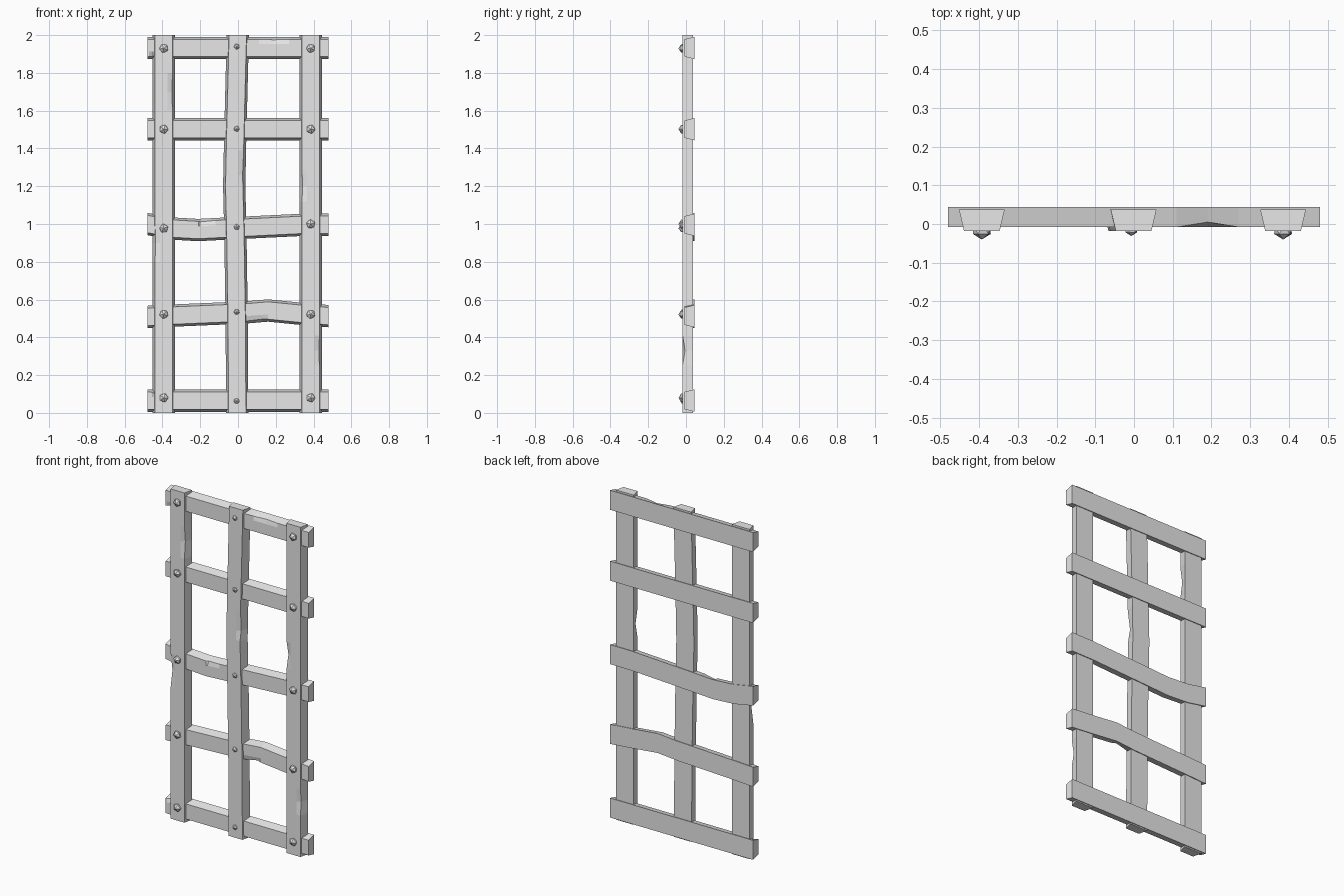
import bpy, bmesh, math
from mathutils import Matrix, Vector

if "Cube" in bpy.data.objects:
    bpy.data.objects.remove(bpy.data.objects["Cube"])

metal = bpy.data.materials.new("plain_grey")
metal.use_nodes = True
metal.diffuse_color = (0.8, 0.8, 0.8, 1)
metal.node_tree.nodes["Principled BSDF"].inputs["Base Color"].default_value = (0.8, 0.8, 0.8, 1)

HALF_BACK, HALF_FRONT, LIP = 0.059, 0.046, 0.026


def finish(bm, name):
    bmesh.ops.recalc_face_normals(bm, faces=bm.faces)
    mesh = bpy.data.meshes.new(name)
    bm.to_mesh(mesh)
    bm.free()
    mesh.materials.append(metal)
    obj = bpy.data.objects.new(name, mesh)
    bpy.context.collection.objects.link(obj)


def offset_at(path, t):
    """Sideways position of a bent bar at distance t along it."""
    for (t0, s0), (t1, s1) in zip(path, path[1:]):
        if t <= t1:
            return s0 + (s1 - s0) * (t - t0) / (t1 - t0)
    return path[-1][1]


def bar(name, path, upright, front, back, chips=()):
    """Tapered bar along a path; each chip is (position, edge sign, half length)."""
    stations = {t for t, s in path}
    for t, sign, half in chips:
        stations |= {t - half, t, t + half}
    bm = bmesh.new()
    rings = []
    for t in sorted(stations):
        s = offset_at(path, t)
        edge = {-1: (HALF_FRONT, front), 1: (HALF_FRONT, front)}
        for pos, sign, half in chips:
            if abs(pos - t) < 1e-5:
                edge[sign] = (HALF_FRONT - 0.003, front + 0.013)
        inner = HALF_FRONT - LIP
        section = [(-HALF_BACK, back), (HALF_BACK, back),
                   edge[1], (inner, front), (-inner, front),
                   (-edge[-1][0], edge[-1][1])]
        rings.append([bm.verts.new((s + a, y, t) if upright else (t, y, s + a))
                      for a, y in section])
    for r0, r1 in zip(rings, rings[1:]):
        for i in range(6):
            j = (i + 1) % 6
            bm.faces.new((r0[i], r0[j], r1[j], r1[i]))
    bm.faces.new(rings[0])
    bm.faces.new(rings[-1])
    finish(bm, name)


# Horizontal bars
E = 0.48
crossbars = {
    "bottom_crossbar": ([(-E, 0.065), (E, 0.065)], [(-0.45, 1, 0.02)]),
    "lower_crossbar": ([(-E, 0.508), (-0.35, 0.515), (0.03, 0.531), (0.16, 0.542),
                        (0.33, 0.525), (E, 0.512)], [(0.13, -1, 0.09)]),
    "middle_crossbar": ([(-E, 1.0), (-0.35, 0.976), (-0.21, 0.968), (-0.06, 0.976),
                         (0.33, 0.995), (E, 0.996)], [(-0.2, 1, 0.08)]),
    "upper_crossbar": ([(-E, 1.502), (E, 1.502)], []),
    "top_crossbar": ([(-E, 1.932), (E, 1.932)], [(0.19, 1, 0.08), (-0.45, -1, 0.02)]),
}
for name, (path, chips) in crossbars.items():
    bar(name, path, False, -0.008, 0.044, chips)

# Upright bars
uprights = {
    "right_upright": ([(0, -0.393), (2, -0.393)], [(1.7, 1, 0.1), (0.9, -1, 0.1)]),
    "centre_upright": ([(0, -0.004), (0.5, -0.007), (0.95, -0.014), (1.2, -0.02),
                        (1.45, -0.015), (2, -0.001)], [(1.26, 1, 0.13)]),
    "left_upright": ([(0, 0.385), (2, 0.385)], [(0.33, 1, 0.08), (1.2, -1, 0.08)]),
}
for name, (path, chips) in uprights.items():
    bar(name, path, True, -0.018, 0.037, chips)

# Faceted studs where the bars cross
stud_rows = {"right": (-0.393, 0.026, (0.08, 0.522, 0.977, 1.502, 1.93)),
             "centre": (-0.007, 0.017, (0.063, 0.535, 0.984, 1.504, 1.939)),
             "left": (0.385, 0.026, (0.08, 0.522, 1.0, 1.502, 1.93))}
for side, (x, radius, heights) in stud_rows.items():
    bm = bmesh.new()
    for i, z in enumerate(heights):
        place = (Matrix.Translation(Vector((x, -0.014, z)))
                 @ Matrix.Rotation(math.radians(25 * i), 4, 'Y')
                 @ Matrix.Rotation(math.radians(90), 4, 'X'))
        bmesh.ops.create_icosphere(bm, subdivisions=1, radius=radius, matrix=place)
    finish(bm, side + "_studs")
